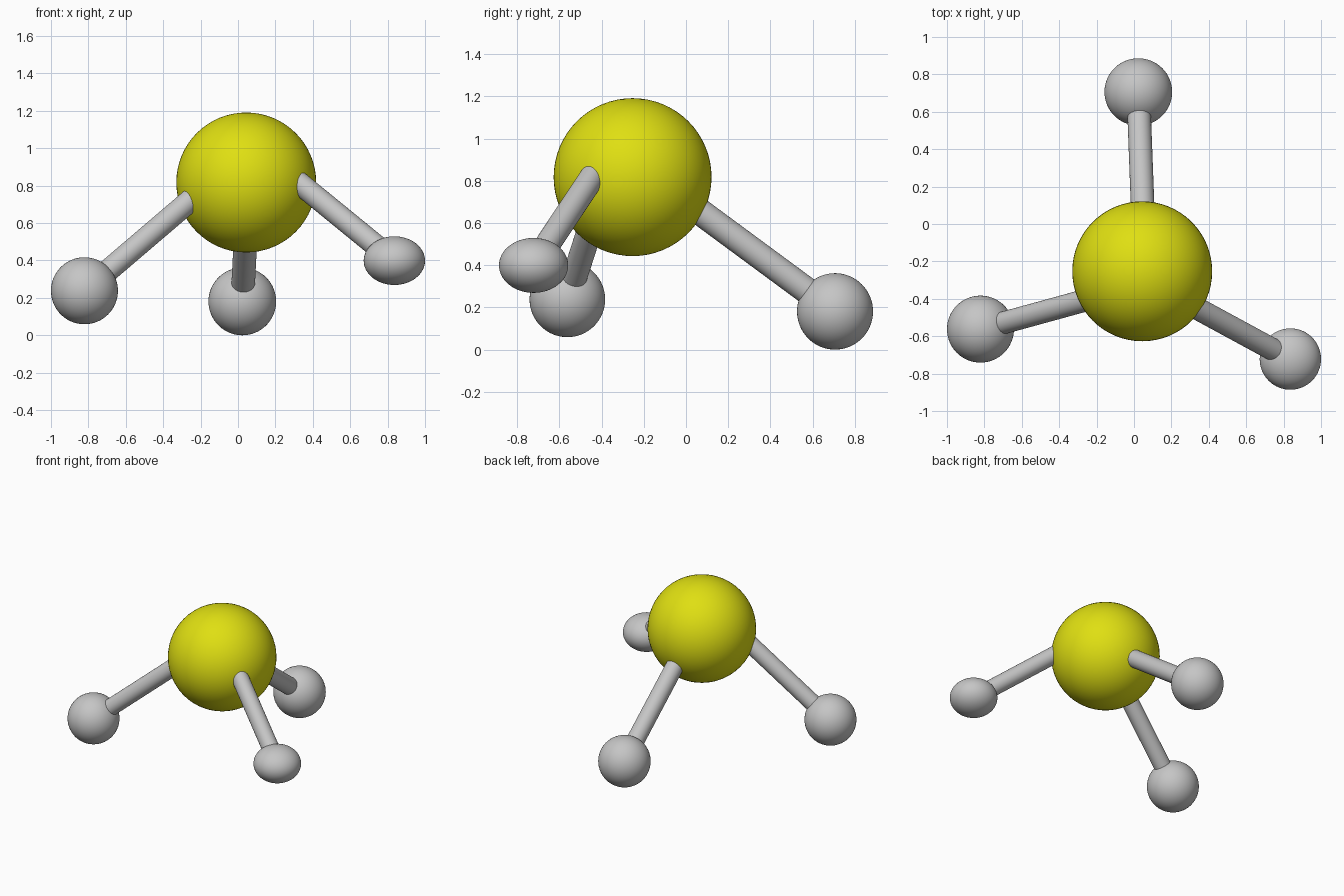
import bpy
from mathutils import Vector

if "Cube" in bpy.data.objects:
    bpy.data.objects.remove(bpy.data.objects["Cube"])


def material(name, rgb):
    m = bpy.data.materials.new(name)
    m.diffuse_color = (*rgb, 1.0)
    m.use_nodes = True
    m.node_tree.nodes["Principled BSDF"].inputs["Base Color"].default_value = m.diffuse_color
    return m


yellow = material("yellow", (0.74, 0.74, 0.006))
grey = material("light grey", (0.56, 0.56, 0.56))


def finish(name, mat):
    ob = bpy.context.object
    ob.name = name
    ob.data.materials.append(mat)
    return ob


def ball(name, centre, radii, mat):
    bpy.ops.mesh.primitive_uv_sphere_add(segments=64, ring_count=32, radius=1, location=centre)
    bpy.context.object.scale = radii
    bpy.ops.object.transform_apply(location=False, rotation=False, scale=True)
    bpy.ops.object.shade_smooth()
    return finish(name, mat)


def rod(name, start, end, radius, mat):
    a, b = Vector(start), Vector(end)
    d = b - a
    a = a - d.normalized() * 0.12      # sink the inner end into the large ball
    d = b - a
    bpy.ops.mesh.primitive_cylinder_add(vertices=40, radius=radius, depth=d.length,
                                        location=(a + b) / 2,
                                        rotation=d.to_track_quat('Z', 'Y').to_euler())
    bpy.ops.object.shade_smooth_by_angle()
    return finish(name, mat)


# Large central ball
ball("central_ball", (0.044, -0.253, 0.817), (0.374,) * 3, yellow)

# Outer balls (the right one is flattened), each with a rod from the central ball
# side, ball centre, ball radii, point where the rod leaves the big ball, rod radius
arms = [
    ("left", (-0.821, -0.562, 0.238), (0.179, 0.179, 0.179), (-0.267, -0.410, 0.711), 0.060),
    ("back", (0.023, 0.706, 0.181), (0.181, 0.180, 0.181), (0.047, 0.070, 0.650), 0.063),
    ("right", (0.836, -0.722, 0.399), (0.164, 0.164, 0.130), (0.353, -0.460, 0.793), 0.060),
]
for side, centre, radii, root, r in arms:
    ball(side + "_ball", centre, radii, grey)
    rod(side + "_rod", root, centre, r, grey)
